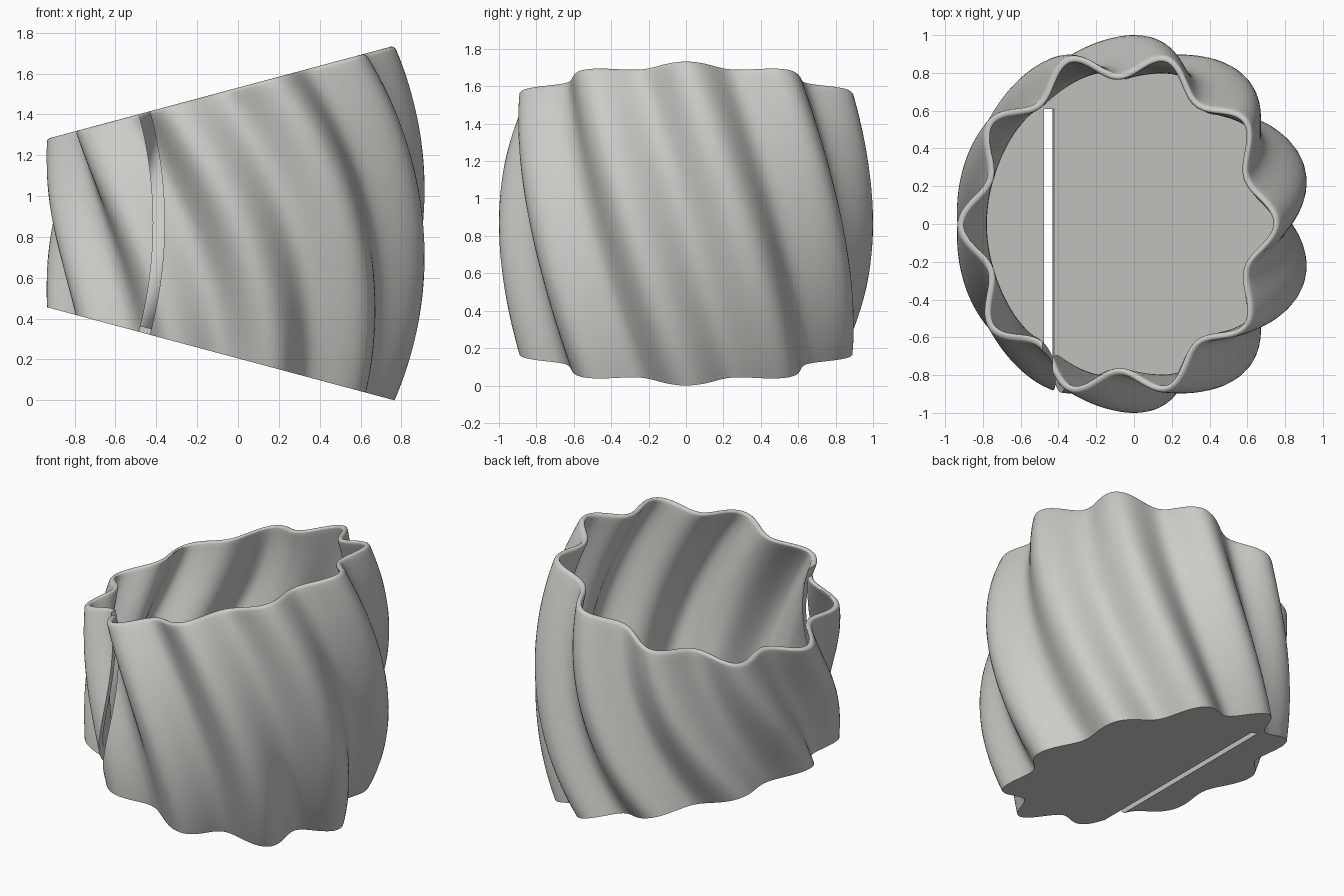
import bpy, bmesh, math
from mathutils import Vector

if "Cube" in bpy.data.objects:
    bpy.data.objects.remove(bpy.data.objects["Cube"], do_unlink=True)

LOBES = 10
SEGS = 240
BEND_RADIUS = 2.474
BEND = math.radians(30)
TWIST = math.radians(36)
LENGTH = BEND_RADIUS * BEND
WALL = 0.036


def bend(x, y, t):
    """Map a straight upright point (t runs 0 to 1 up the body) onto the bent body."""
    a = (t - 0.5) * BEND
    r = BEND_RADIUS + x
    return Vector((r * math.cos(a) - BEND_RADIUS, y, r * math.sin(a)))


def outline(angle, t):
    """Fluted, twisted and barrelled cross-section."""
    bulge = 1 - (2 * t - 1) ** 2
    turn = angle - TWIST * (1 - t)
    r = 0.863 + 0.067 * bulge + (0.067 + 0.003 * bulge) * math.cos(LOBES * turn)
    return Vector((0.947 * r * math.cos(angle), r * math.sin(angle)))


def ring(bm, inset, t):
    verts = []
    for i in range(SEGS):
        a = math.tau * i / SEGS + TWIST * (1 - t)
        tangent = (outline(a + 0.001, t) - outline(a - 0.001, t)).normalized()
        p = outline(a, t) + inset * Vector((-tangent.y, tangent.x))
        verts.append(bm.verts.new(bend(p.x, p.y, t)))
    return verts


def to_object(bm, name):
    bmesh.ops.recalc_face_normals(bm, faces=bm.faces)
    mesh = bpy.data.meshes.new(name)
    bm.to_mesh(mesh)
    bm.free()
    obj = bpy.data.objects.new(name, mesh)
    bpy.context.collection.objects.link(obj)
    return obj


# Profile of the shell: outer wall, rounded rim, inner wall down to the floor
half = WALL / 2
floor_t = WALL / LENGTH
rim_t = 1 - half / LENGTH
STEPS = 40
rows = [(0, rim_t * i / STEPS) for i in range(STEPS)]
for i in range(9):
    phi = math.pi * i / 8
    rows.append((half * (1 - math.cos(phi)), rim_t + half / LENGTH * math.sin(phi)))
rows += [(WALL, rim_t + (floor_t - rim_t) * i / STEPS) for i in range(1, STEPS + 1)]

bm = bmesh.new()
rings = [ring(bm, inset, t) for inset, t in rows]
for low, high in zip(rings, rings[1:]):
    for i in range(SEGS):
        j = (i + 1) % SEGS
        bm.faces.new((low[i], low[j], high[j], high[i]))
bm.faces.new(rings[0])
bm.faces.new(rings[-1])
base = min(v.co.z for v in bm.verts)
bmesh.ops.translate(bm, verts=bm.verts, vec=(0, 0, -base))
body = to_object(bm, "fluted_cup")

# Bent blade that cuts the slot through the front wall and the floor
bm = bmesh.new()
loops = []
for i in range(31):
    t = -0.1 + 1.2 * i / 30
    corners = ((-0.415, -1.3), (-0.36, -1.3), (-0.36, 0.61), (-0.415, 0.61))
    loops.append([bm.verts.new(bend(x, y, t)) for x, y in corners])
for low, high in zip(loops, loops[1:]):
    for i in range(4):
        j = (i + 1) % 4
        bm.faces.new((low[i], low[j], high[j], high[i]))
bm.faces.new(loops[0])
bm.faces.new(loops[-1])
bmesh.ops.translate(bm, verts=bm.verts, vec=(0, 0, -base))
cutter = to_object(bm, "slot_cutter")
cutter.hide_render = True

# Cut the slot
bpy.ops.object.select_all(action="DESELECT")
body.select_set(True)
bpy.context.view_layer.objects.active = body
cut = body.modifiers.new("slot", "BOOLEAN")
cut.operation = "DIFFERENCE"
cut.solver = "EXACT"
cut.object = cutter
bpy.ops.object.modifier_apply(modifier=cut.name)
bpy.data.objects.remove(cutter, do_unlink=True)

# Colour and shading
grey = bpy.data.materials.new("warm_grey")
grey.use_nodes = True
colour = (0.6, 0.6, 0.57, 1)
grey.diffuse_color = colour
grey.node_tree.nodes["Principled BSDF"].inputs["Base Color"].default_value = colour
body.data.materials.clear()
body.data.materials.append(grey)
bpy.ops.object.shade_smooth_by_angle(angle=math.radians(35))
